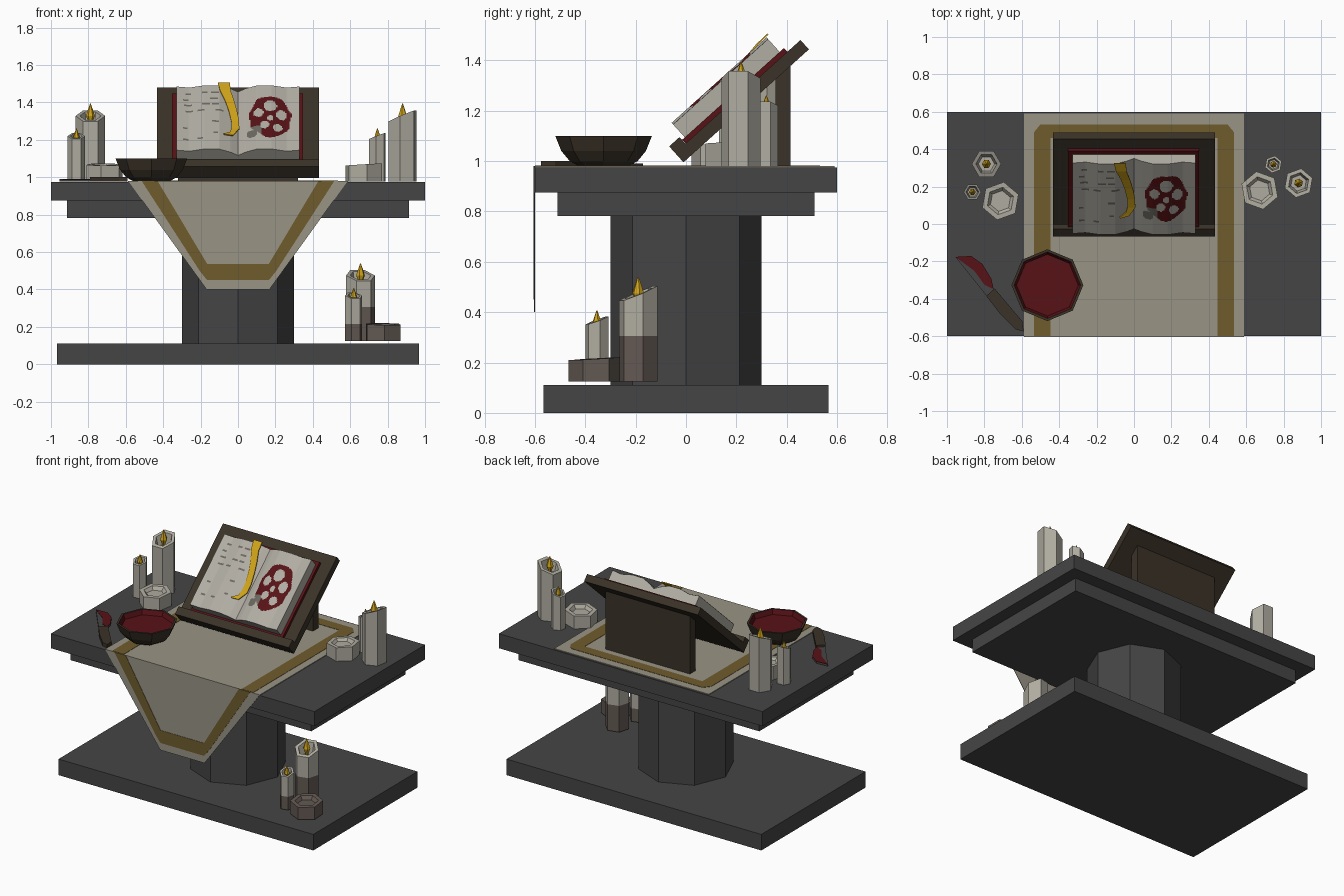
import bpy, math, random
from mathutils import Matrix, Vector

if "Cube" in bpy.data.objects:
    bpy.data.objects.remove(bpy.data.objects["Cube"])

random.seed(4)


def mat(name, r, g, b):
    m = bpy.data.materials.new(name)
    m.diffuse_color = (r, g, b, 1)
    m.use_nodes = True
    m.node_tree.nodes["Principled BSDF"].inputs["Base Color"].default_value = m.diffuse_color
    return m


STONE = mat("dark_stone", .060, .060, .062)
CLOTH = mat("linen", .32, .295, .235)
TRIM = mat("ochre_trim", .16, .108, .026)
PAGE = mat("parchment", .44, .42, .37)
WAX = mat("wax", .43, .41, .35)
DIRT = mat("sooty_wax", .125, .10, .085)
WOOD = mat("dark_wood", .043, .032, .021)
RED = mat("deep_red", .095, .006, .008)
GOLD = mat("gold", .62, .36, .010)
INK = mat("ink", .15, .14, .12)


def mesh(name, verts, faces, mats, idx=None, M=None):
    me = bpy.data.meshes.new(name)
    me.from_pydata([tuple(v) for v in verts], [], faces)
    for m in mats:
        me.materials.append(m)
    if idx:
        me.polygons.foreach_set("material_index", idx)
    me.update()
    ob = bpy.data.objects.new(name, me)
    bpy.context.collection.objects.link(ob)
    if M:
        ob.matrix_world = M
    return ob


def loft(name, rings, mats, idx=None, M=None):
    """Closed skin through equal rings; idx gives one material per band."""
    n = len(rings[0])
    verts = [v for r in rings for v in r]
    faces, fi = [tuple(range(n - 1, -1, -1))], [idx[0] if idx else 0]
    for k in range(len(rings) - 1):
        for i in range(n):
            j = (i + 1) % n
            faces.append((k*n + i, k*n + j, k*n + n + j, k*n + n + i))
            fi.append(idx[k] if idx else 0)
    faces.append(tuple(range(len(verts) - n, len(verts))))
    fi.append(idx[-1] if idx else 0)
    return mesh(name, verts, faces, mats, fi, M)


def plate(name, pts, lo, hi, m, M=None):
    """Flat outline (counter-clockwise) extruded from lo to hi."""
    return loft(name, [[(x, y, z) for x, y in pts] for z in (lo, hi)], [m], None, M)


def box(name, x, y, z, m, M=None):
    return plate(name, [(x[0], y[0]), (x[1], y[0]), (x[1], y[1]), (x[0], y[1])], z[0], z[1], m, M)


def ring(n, r, z, a0=0.0, slope=0.0):
    out = []
    for i in range(n):
        a = a0 + 2*math.pi*i/n
        y = r*math.sin(a)
        out.append((r*math.cos(a), y, z + slope*y))
    return out


def mirrored(pts):
    """Complete a right-half outline, listed bottom to top, with its mirror."""
    return pts + [(-x, y) for x, y in reversed(pts)]


# stone table
box("base_slab", (-.967, .967), (-.565, .565), (0, .11), STONE)
loft("pedestal", [ring(8, .3, .11), ring(8, .3, .785)], [STONE])
box("under_slab", (-.913, .913), (-.51, .51), (.782, .876), STONE)
box("top_slab", (-1, 1), (-.6, .6), (.875, .975), STONE)

# altar cloth and its trim, on the top and hanging at the front
plate("cloth_top", mirrored([(.587, -.6), (.587, .59)]), .975, .98, CLOTH)
plate("trim_top", [(.535, -.6), (.535, .49), (.5, .533), (-.5, .533), (-.535, .49), (-.535, -.6),
                   (-.447, -.6), (-.447, .46), (.447, .46), (.447, -.6)], .98, .982, TRIM)
FRONT = Matrix.Translation((0, -.6, 0)) @ Matrix.Rotation(math.pi/2, 4, 'X')
plate("cloth_drape", mirrored([(.168, .40), (.587, .98)]), 0, .003, CLOTH, FRONT)
plate("trim_drape", [(-.515, .98), (-.205, .50), (-.165, .45), (.165, .45), (.205, .50), (.515, .98),
                     (.43, .98), (.165, .537), (-.165, .537), (-.43, .98)], .003, .005, TRIM, FRONT)

# book stand, tilted 42 degrees
TILT = Matrix.Translation((0, -.01, .995)) @ Matrix.Rotation(math.radians(42), 4, 'X')
box("stand_board", (-.432, .432), (0, .67), (0, .05), WOOD, TILT)
box("stand_lip", (-.432, .432), (0, .055), (0, .085), WOOD, TILT)
SIDE = Matrix(((0, 0, 1, 0), (1, 0, 0, 0), (0, 1, 0, 0), (0, 0, 0, 1)))
plate("stand_support", [(.355, .98), (.415, .98), (.415, 1.385), (.355, 1.332)], -.32, .32, WOOD, SIDE)
box("book_cover", (-.352, .348), (.056, .60), (.05, .07), RED, TILT)

# open pages: an arched sheet with the markings set by rule
ARCH = [(0, .102), (.04, .125), (.1, .147), (.18, .148), (.26, .132), (.33, .140)]


def height(x):
    x = min(abs(x), .33)
    for (a, p), (b, q) in zip(ARCH, ARCH[1:]):
        if x <= b:
            return p + (q - p)*(x - a)/(b - a)
    return ARCH[-1][1]


HOLES = [(.0, .085, .036, .042), (-.062, .03, .026, .034), (.06, .02, .028, .04),
         (-.03, -.065, .024, .03), (.04, -.085, .026, .03), (0, -.012, .016, .022)]
MARKS = []
for row in range(9):
    for col in (-.29, -.21, -.14):
        if random.random() < .6:
            MARKS.append((col + random.uniform(-.01, .02), .16 + row*.045, random.uniform(.02, .05)))


def paint(x, s):
    u, v = x - .172, s - .33
    edge = 1 + .07*math.sin(7*math.atan2(v, u))
    if (u/.112)**2 + (v/.162)**2 < edge:
        for a, b, p, q in HOLES:
            if ((u - a)/p)**2 + ((v - b)/q)**2 < 1:
                return 0
        if u < -.045 and v < -.07:
            return 2
        return 1
    if ((x - .075)/.03)**2 + ((s - .2)/.03)**2 < 1:
        return 2
    for a, b, w in MARKS:
        if a < x < a + w and abs(s - b) < .006:
            return 2
    return 0


NX, NS, S0, S1 = 110, 84, .07, .577
xs = [-.33 + .66*i/NX for i in range(NX + 1)]
ss = [S0 + (S1 - S0)*j/NS for j in range(NS + 1)]
verts = [(x, s, height(x)) for s in ss for x in xs]
faces, idx = [], []
for j in range(NS):
    for i in range(NX):
        a = j*(NX + 1) + i
        faces.append((a, a + 1, a + NX + 2, a + NX + 1))
        idx.append(paint((xs[i] + xs[i+1])/2, (ss[j] + ss[j+1])/2))
mesh("page_surface", verts, faces, [PAGE, RED, INK], idx, TILT)
# page block below the sheet
outline = [(-.33, .07), (.33, .07)] + [(x, h - .001) for x, h in reversed(ARCH)] + [(-x, h - .001) for x, h in ARCH[1:]]
loft("page_block", [[(x, s, h) for x, h in outline] for s in (S1, S0)], [PAGE], None, TILT)

# ribbon bookmark
RIB = [(-.075, .59, .032), (-.068, .53, .028), (-.045, .46, .024), (-.028, .39, .022),
       (-.015, .31, .021), (-.014, .25, .021), (-.035, .205, .016), (-.075, .19, .004)]
rings = []
for k, (x, s, w) in enumerate(RIB):
    e = w if k < 6 else w*.5
    d = 0 if k < 6 else w*.8
    h = max(height(x - e), height(x + e)) + .004
    rings.append([(x - e, s + d, h), (x + e, s - d, h), (x + e, s - d, h + .006), (x - e, s + d, h + .006)])
loft("ribbon", rings, [GOLD], None, TILT)

# bowl with a red filling
BOWL = [(.10, .98), (.135, 1.0), (.168, 1.04), (.192, 1.10), (.178, 1.10), (.165, 1.068)]
loft("bowl", [ring(8, r, z) for r, z in BOWL], [WOOD, RED], [0, 0, 0, 0, 1, 1],
     Matrix.Translation((-.463, -.327, 0)))

# knife lying flat
plate("knife_blade", [(-.955, -.176), (-.72, -.47), (-.70, -.41), (-.751, -.348), (-.762, -.294),
                      (-.81, -.214), (-.87, -.171)], .977, .988, STONE)
plate("knife_stain", [(-.955, -.176), (-.853, -.251), (-.80, -.325), (-.751, -.348), (-.762, -.294),
                      (-.81, -.214), (-.87, -.171)], .988, .991, RED)
plate("knife_handle", [(-.79, -.385), (-.72, -.475), (-.634, -.563), (-.59, -.575), (-.597, -.52),
                       (-.745, -.345)], .976, 1.0, WOOD)


# candle clusters: x, y, radius, height, slope, soot height, rotation, flame length
CANDLES = [("tall", 0, 0, .079, .35, .42, .18, 0, .10),
           ("small", -.075, -.15, .047, .242, .38, .09, 0, .075),
           ("melted", .075, -.198, .103, .09, .06, .085, .35, 0)]


def cluster(tag, loc, deg, sooty):
    G = Matrix.Translation(loc) @ Matrix.Rotation(math.radians(deg), 4, 'Z')
    for name, x, y, r, h, sl, soot, a0, fl in CANDLES:
        M = G @ Matrix.Translation((x, y, 0))
        floor = h - (.055 if fl else .02)
        rings = [ring(6, r, 0, a0), ring(6, r, soot if fl else h*.5, a0), ring(6, r, h, a0, sl),
                 ring(6, r*.72, h, a0, sl), ring(6, r*.55, floor, a0)]
        low = 1 if sooty else 0
        top = 1 if sooty and not fl else 0
        loft(f"{tag}_{name}_candle", rings, [WAX, DIRT], [low, top, top, top, top], M)
        if fl:
            z, w = floor, fl*.24
            loft(f"{tag}_{name}_flame",
                 [ring(6, w*.3, z), ring(6, w*.5, z + .025), ring(6, w, z + .025 + fl*.3),
                  ring(6, w*.6, z + .025 + fl*.6), ring(6, .002, z + .02 + fl)], [GOLD], None, M)


cluster("left", (-.789, .321, .978), 0, False)
cluster("right", (.88, .219, .978), -100, False)
cluster("floor", (.655, -.19, .125), 14, True)
